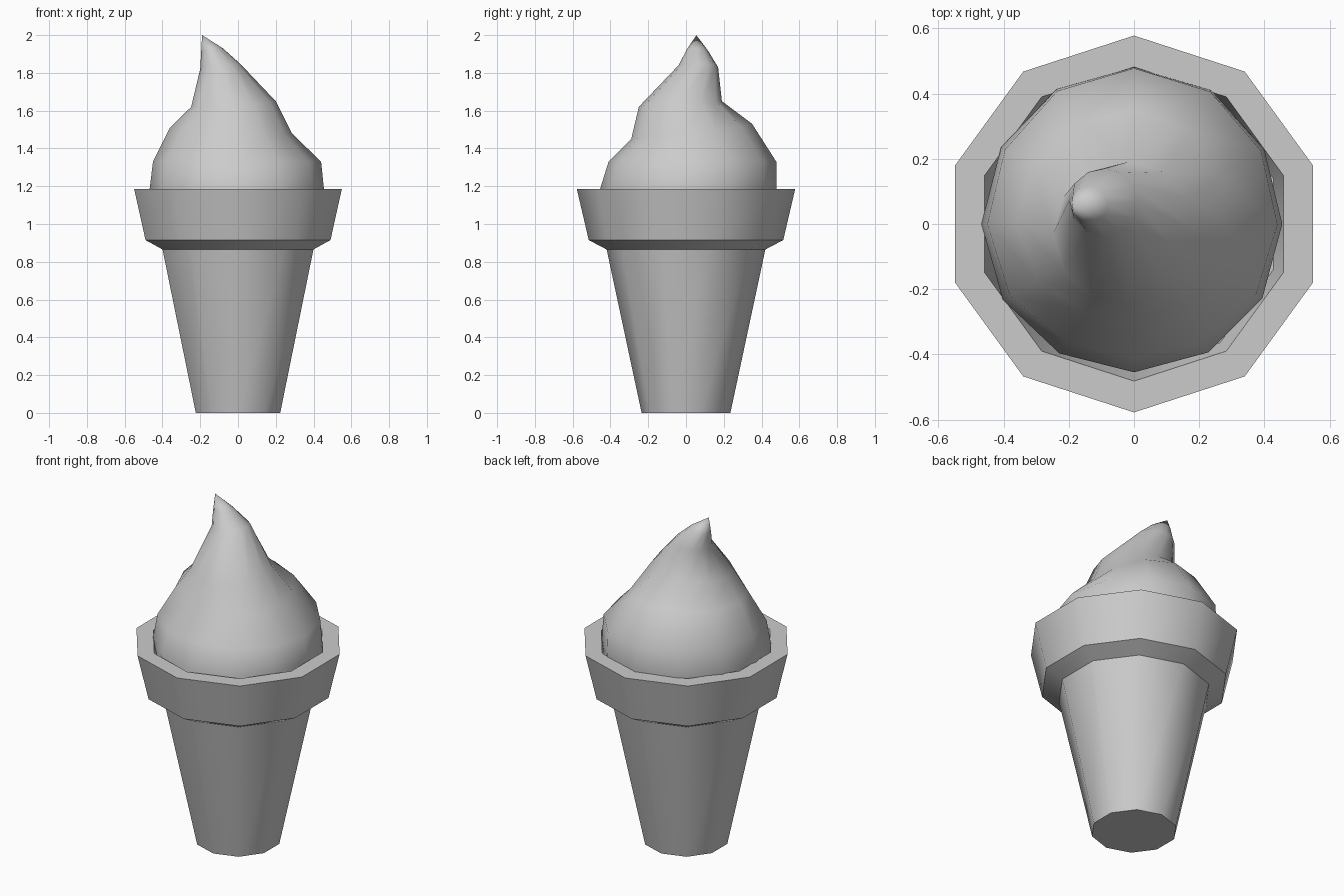
import bpy, bmesh, math

if "Cube" in bpy.data.objects:
    bpy.data.objects.remove(bpy.data.objects["Cube"])


def finish(name, rings, angle, cap_bottom=True, cap_top=True):
    """Bridge a list of equal-length point rings into a smooth-shaded object."""
    bm = bmesh.new()
    loops = [[bm.verts.new(p) for p in ring] for ring in rings]
    n = len(loops[0])
    for a, b in zip(loops, loops[1:]):
        for i in range(n):
            j = (i + 1) % n
            bm.faces.new((a[i], a[j], b[j], b[i]))
    if cap_bottom:
        bm.faces.new(loops[0][::-1])
    if cap_top:
        bm.faces.new(loops[-1])
    bmesh.ops.remove_doubles(bm, verts=bm.verts, dist=1e-5)
    bmesh.ops.recalc_face_normals(bm, faces=bm.faces)
    mesh = bpy.data.meshes.new(name)
    bm.to_mesh(mesh)
    bm.free()
    obj = bpy.data.objects.new(name, mesh)
    bpy.context.collection.objects.link(obj)
    bpy.context.view_layer.objects.active = obj
    obj.select_set(True)
    bpy.ops.object.shade_smooth_by_angle(angle=math.radians(angle))
    obj.select_set(False)
    return obj


# Ten-sided wafer cup: outer wall, flared collar, flat rim, inner wall
profile = [(0.235, 0), (0.42, 0.865), (0.515, 0.915), (0.578, 1.185),
           (0.482, 1.185), (0.45, 1.05)]
cup_rings = [[(r * math.cos(math.radians(90 + 36 * i)),
               r * math.sin(math.radians(90 + 36 * i)), z) for i in range(10)]
             for r, z in profile]
finish("wafer_cup", cup_rings, 40)

# Swirled ice cream: each level has a centre and (radius, height) toward
# the right, back, left and front, so the crease climbs as it turns
levels = [
    ((0, 0), [(.45, 1.05), (.46, 1.05), (.45, 1.05), (.45, 1.05)]),
    ((0, 0), [(.455, 1.185), (.48, 1.185), (.468, 1.185), (.455, 1.185)]),
    ((0, 0), [(.44, 1.33), (.478, 1.33), (.45, 1.33), (.41, 1.33)]),
    ((0, 0), [(.285, 1.48), (.35, 1.53), (.36, 1.51), (.29, 1.45)]),
    ((-.02, -.03), [(.22, 1.65), (.22, 1.65), (.228, 1.62), (.22, 1.62)]),
    ((-.09, .07), [(.10, 1.85), (.10, 1.83), (.11, 1.82), (.11, 1.84)]),
    ((-.14, .06), [(.06, 1.93), (.055, 1.92), (.055, 1.91), (.055, 1.925)]),
    ((-.19, .055), [(0, 2.0)] * 4),
]
SEG = 12
cream_rings = []
for (cx, cy), keys in levels:
    ring = []
    for i in range(SEG):
        q, step = divmod(i, SEG // 4)
        t = 0.5 - 0.5 * math.cos(math.pi * step / (SEG // 4))
        (r0, z0), (r1, z1) = keys[q], keys[(q + 1) % 4]
        r, z = r0 + (r1 - r0) * t, z0 + (z1 - z0) * t
        a = 2 * math.pi * i / SEG
        ring.append((cx + r * math.cos(a), cy + r * math.sin(a), z))
    cream_rings.append(ring)
finish("ice_cream_swirl", cream_rings, 75, cap_top=False)
